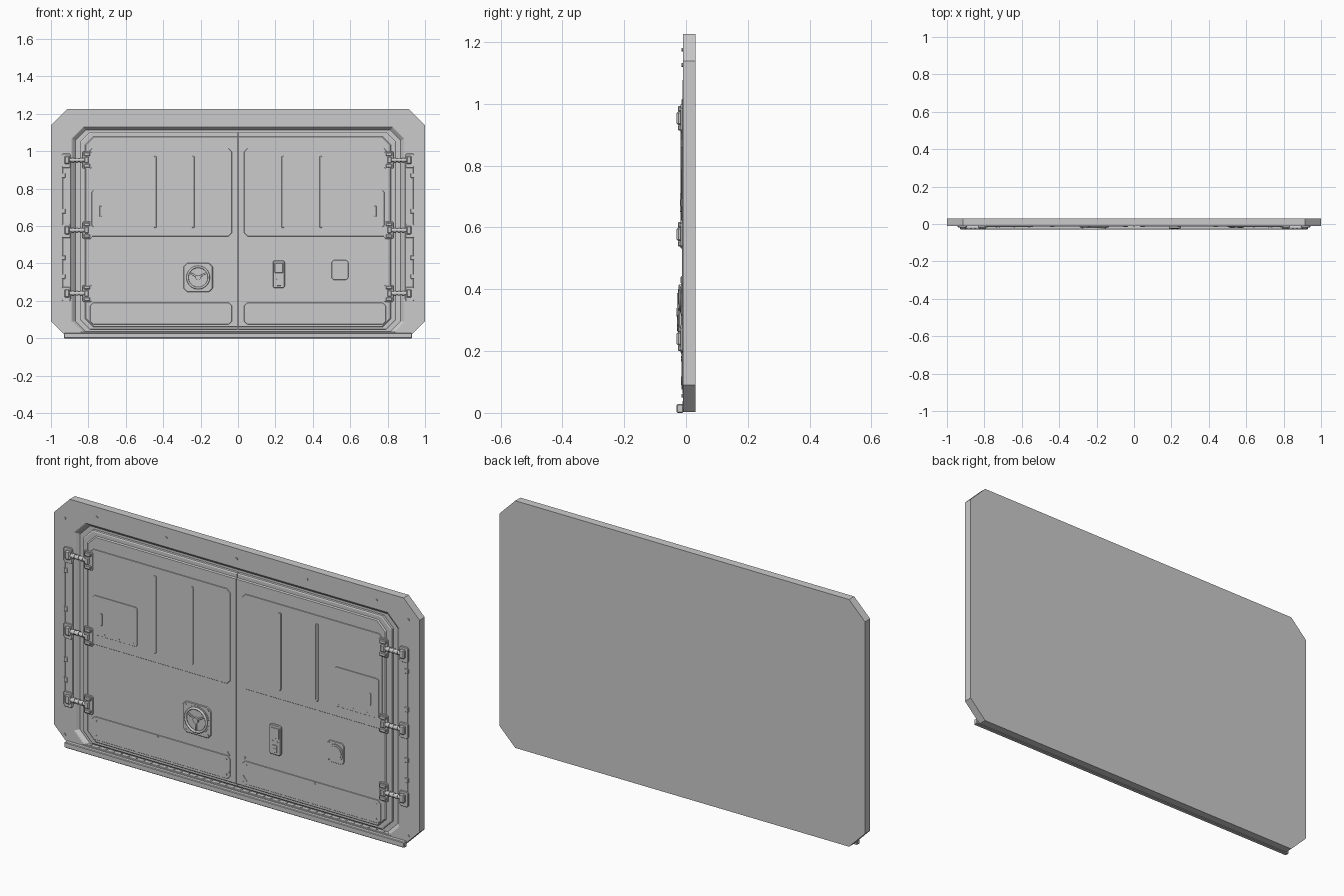
import bpy, bmesh, math


def finish(name, bm, bevel=0.0):
    bmesh.ops.recalc_face_normals(bm, faces=bm.faces)
    me = bpy.data.meshes.new(name)
    bm.to_mesh(me)
    bm.free()
    ob = bpy.data.objects.new(name, me)
    bpy.context.collection.objects.link(ob)
    if bevel:
        mod = ob.modifiers.new("edge_bevel", 'BEVEL')
        mod.width = bevel
        mod.segments = 1
    return ob


def loft(name, rings, bevel=0.0):
    """Join equal-sized (outline, y) rings and cap both ends."""
    bm = bmesh.new()
    loops = [[bm.verts.new((x, y, z)) for x, z in pts] for pts, y in rings]
    n = len(loops[0])
    for a, b in zip(loops, loops[1:]):
        for i in range(n):
            j = (i + 1) % n
            bm.faces.new((a[i], a[j], b[j], b[i]))
    bm.faces.new(loops[0])
    bm.faces.new(loops[-1])
    return finish(name, bm, bevel)


def cut_rect(x0, x1, z0, z1, c):
    return [(x0 + c, z0), (x1 - c, z0), (x1, z0 + c), (x1, z1 - c),
            (x1 - c, z1), (x0 + c, z1), (x0, z1 - c), (x0, z0 + c)]


def flip(pts, s):
    return [(s * x, z) for x, z in pts]


def plate(name, pts, back, front, bevel=0.0):
    return loft(name, [(pts, back), (pts, front)], bevel)


def box(name, x0, x1, z0, z1, back, front, bevel=0.0):
    return plate(name, [(x0, z0), (x1, z0), (x1, z1), (x0, z1)], back, front, bevel)


def cyl(name, x, y, z, r, depth, axis='Y', sides=24):
    rot = (math.pi / 2, 0, 0) if axis == 'Y' else (0, math.pi / 2, 0)
    bpy.ops.mesh.primitive_cylinder_add(vertices=sides, radius=r, depth=depth,
                                        location=(x, y, z), rotation=rot)
    ob = bpy.context.object
    ob.name = name
    bpy.ops.object.shade_smooth_by_angle(angle=math.radians(35))
    return ob


def capsule(x, z0, z1, r):
    low = [math.pi + math.pi * i / 6 for i in range(7)]
    return ([(x + r * math.cos(a), z0 + r + r * math.sin(a)) for a in low] +
            [(x - r * math.cos(a), z1 - r - r * math.sin(a)) for a in low])


# Outer frame: slab with a sloped, stepped opening
outer = cut_rect(-1, 1, 0.003, 1.225, 0.087)
loft("frame", [
    (outer, 0.03), (outer, -0.01),
    (cut_rect(-0.89, 0.89, 0.026, 1.13, 0.062), -0.01),
    (cut_rect(-0.885, 0.885, 0.03, 1.126, 0.06), -0.007),
    (cut_rect(-0.87, 0.87, 0.036, 1.113, 0.056), 0.008),
    (cut_rect(-0.858, 0.858, 0.042, 1.108, 0.054), 0.008)])

# Threshold along the bottom, with tread ribs above it
box("sill", -0.93, 0.93, 0.0, 0.028, -0.008, -0.03, 0.003)
box("sill_step", -0.84, 0.84, 0.026, 0.036, 0.005, -0.012, 0.002)
for i in range(40):
    x = -0.80 + 1.6 * i / 39
    box("tread_rib", x - 0.003, x + 0.003, 0.034, 0.038, 0.004, -0.011)

# Frame bolts
for x in (-0.765, -0.385, 0, 0.385, 0.765):
    cyl("frame_bolt", x, -0.011, 1.175, 0.006, 0.006, sides=10)
for s in (-1, 1):
    for z in (0.055, 1.125):
        cyl("frame_bolt", s * 0.94, -0.011, z, 0.006, 0.006, sides=10)

DOOR = -0.012    # front plane of the door leaves


def leaf(x1, z0, z1, c, s):
    return flip([(0.0015, z0), (x1 - c, z0), (x1, z0 + c),
                 (x1, z1 - c), (x1 - c, z1), (0.0015, z1)], s)


def hinge(s, z):
    x = lambda a, b: sorted((s * a, s * b))
    # frame bracket
    plate("hinge_frame_bracket", flip(cut_rect(0.895, 0.942, z - 0.042, z + 0.034, 0.006), s),
          -0.009, -0.018, 0.002)
    box("hinge_frame_knuckle", *x(0.9, 0.928), z - 0.022, z + 0.022, -0.01, -0.03, 0.005)
    # door bracket with a lug above and below the arm
    plate("hinge_door_bracket", flip(cut_rect(0.782, 0.832, z - 0.046, z + 0.046, 0.006), s),
          -0.01, -0.018, 0.002)
    for dz in (-0.031, 0.031):
        box("hinge_lug", *x(0.79, 0.824), z + dz - 0.009, z + dz + 0.009, -0.015, -0.026, 0.003)
    box("hinge_door_knuckle", *x(0.798, 0.822), z - 0.017, z + 0.017, -0.015, -0.03, 0.004)
    # round arm with collars
    cyl("hinge_arm", s * 0.86, -0.0175, z, 0.0095, 0.1, 'X', 16)
    for cx in (0.838, 0.861, 0.884):
        cyl("hinge_collar", s * cx, -0.0175, z, 0.0122, 0.012, 'X', 16)


for s in (-1, 1):
    # Door leaf: flange, sloped shoulder and raised body
    loft("door_leaf", [
        (leaf(0.845, 0.046, 1.102, 0.052, s), 0.015),
        (leaf(0.845, 0.046, 1.102, 0.052, s), -0.004),
        (leaf(0.838, 0.05, 1.097, 0.05, s), -0.007),
        (leaf(0.818, 0.06, 1.08, 0.045, s), -0.007),
        (leaf(0.812, 0.064, 1.075, 0.043, s), DOOR)])

    # Upper and lower raised panels
    plate("upper_panel", flip(cut_rect(0.033, 0.8, 0.545, 1.015, 0.018), s),
          DOOR + 0.002, DOOR - 0.002, 0.0015)
    plate("lower_panel", flip(cut_rect(0.033, 0.79, 0.075, 0.19, 0.015), s),
          DOOR + 0.002, DOOR - 0.002, 0.0015)
    for x, z in ((0.055, 0.095), (0.055, 0.17), (0.43, 0.18), (0.765, 0.17), (0.765, 0.095)):
        cyl("panel_bolt", s * x, DOOR - 0.002, z, 0.0045, 0.004, sides=8)

    # Vertical stiffening ribs
    for x in (0.24, 0.443):
        plate("panel_rib", flip(capsule(x, 0.59, 0.975, 0.007), s), DOOR, DOOR - 0.005, 0.0015)

    # Small access cover with a pull
    plate("access_cover", flip(cut_rect(0.54, 0.782, 0.595, 0.79, 0.008), s),
          DOOR, DOOR - 0.004, 0.001)
    plate("cover_pull", flip(capsule(0.735, 0.65, 0.71, 0.005), s), DOOR, DOOR - 0.008, 0.001)
    for x in (0.56, 0.64, 0.72):
        cyl("cover_bolt", s * x, DOOR - 0.004, 0.608, 0.003, 0.003, sides=8)

    # Short diagonal catches beside the centre seam
    for z, d in ((0.2, 1), (0.107, -1)):
        plate("seam_catch", flip([(0.035, z - d * 0.008), (0.039, z - d * 0.011),
                                  (0.052, z + d * 0.007), (0.048, z + d * 0.011)][::1], -s),
              DOOR + 0.001, DOOR - 0.004)

    # Hinge rail on the frame
    plate("hinge_rail", flip(cut_rect(0.894, 0.937, 0.2, 0.975, 0.008), s), -0.008, -0.0135, 0.0015)
    for z in (0.33, 0.43, 0.68, 0.87):
        box("rail_clip", *sorted((s * 0.922, s * 0.942)), z - 0.012, z + 0.012,
            -0.009, -0.017, 0.002)
    for z in (0.24, 0.578, 0.953):
        hinge(s, z)

# Lock wheel on the left leaf
wx, wz = -0.213, 0.325
plate("wheel_plate", cut_rect(wx - 0.078, wx + 0.078, wz - 0.077, wz + 0.077, 0.018),
      DOOR + 0.001, -0.018, 0.003)
cyl("wheel_base", wx, -0.018, wz, 0.068, 0.004, sides=40)
bpy.ops.mesh.primitive_torus_add(location=(wx, -0.024, wz), rotation=(math.pi / 2, 0, 0),
                                 major_radius=0.057, minor_radius=0.006,
                                 major_segments=40, minor_segments=10)
bpy.context.object.name = "wheel_rim"
bpy.ops.object.shade_smooth_by_angle(angle=math.radians(60))
cyl("wheel_hub", wx, -0.0225, wz, 0.014, 0.015)
for deg in (30, 150, 270):
    c, n = math.cos(math.radians(deg)), math.sin(math.radians(deg))
    pts = [(wx + r * c - w * n, wz + r * n + w * c)
           for r, w in ((0.008, -0.005), (0.056, -0.004), (0.056, 0.004), (0.008, 0.005))]
    plate("wheel_spoke", pts, -0.021, -0.027, 0.001)
for dx in (-0.062, 0.062):
    for dz in (-0.062, 0.062):
        cyl("wheel_plate_bolt", wx + dx, -0.0185, wz + dz, 0.005, 0.004, sides=8)

# Access keypad on the right leaf
plate("keypad_body", cut_rect(0.186, 0.25, 0.268, 0.416, 0.008), DOOR + 0.001, -0.024, 0.003)
box("keypad_screen", 0.196, 0.24, 0.35, 0.402, -0.023, -0.0255, 0.001)
plate("keypad_lock_plate", cut_rect(0.206, 0.231, 0.28, 0.318, 0.003), -0.023, -0.027, 0.001)
box("keypad_slot", 0.213, 0.224, 0.288, 0.302, -0.026, -0.0285)
for x in (0.207, 0.23):
    cyl("keypad_button", x, -0.0245, 0.334, 0.005, 0.004, sides=10)

# Round call button on the right leaf
plate("button_plate", cut_rect(0.5, 0.59, 0.312, 0.418, 0.012), DOOR + 0.001, -0.0155, 0.0015)
cyl("button_ring", 0.546, -0.016, 0.365, 0.041, 0.007, sides=32)
cyl("button_cap", 0.546, -0.019, 0.365, 0.033, 0.007, sides=32)
for dx in (-0.037, 0.036):
    for dz in (-0.042, 0.042):
        cyl("button_plate_bolt", 0.545 + dx, -0.0155, 0.365 + dz, 0.003, 0.003, sides=8)
